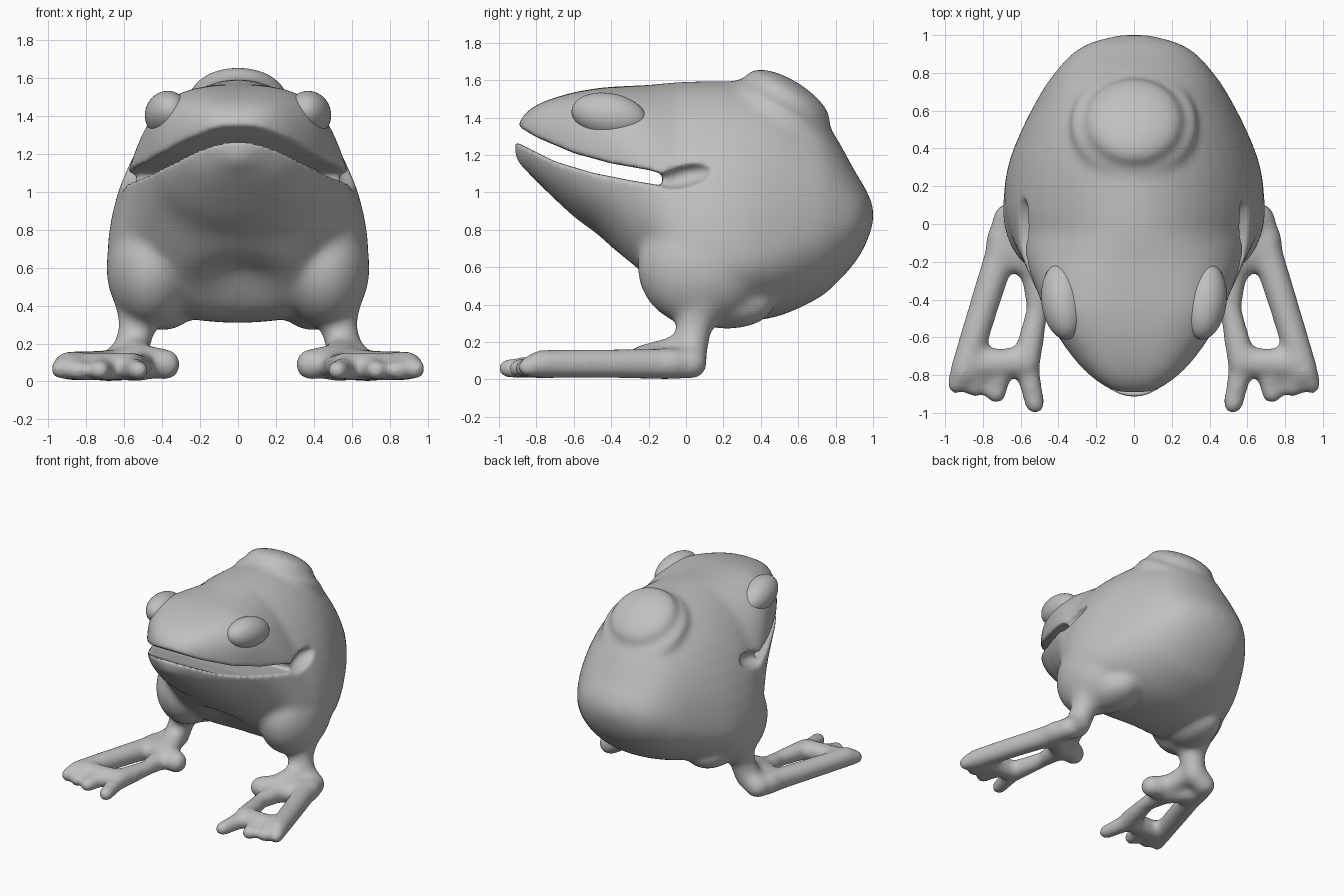
import bpy, bmesh, math
from mathutils import Matrix, Vector

old = bpy.data.objects.get("Cube")
if old:
    bpy.data.objects.remove(old, do_unlink=True)

grey = bpy.data.materials.new("plain_grey")
grey.use_nodes = True
grey.diffuse_color = (0.53, 0.53, 0.53, 1)
grey.node_tree.nodes["Principled BSDF"].inputs["Base Color"].default_value = (0.53, 0.53, 0.53, 1)


def make_object(name, bm):
    bmesh.ops.recalc_face_normals(bm, faces=bm.faces)
    for f in bm.faces:
        f.smooth = True
    mesh = bpy.data.meshes.new(name)
    bm.to_mesh(mesh)
    bm.free()
    mesh.materials.append(grey)
    ob = bpy.data.objects.new(name, mesh)
    bpy.context.collection.objects.link(ob)
    return ob


def ellipsoid(bm, centre, radii, rot=Matrix.Identity(4)):
    m = Matrix.Translation(centre) @ rot @ Matrix.Diagonal((*radii, 1))
    bmesh.ops.create_uvsphere(bm, u_segments=40, v_segments=24, radius=1, matrix=m)


def limb(bm, side, *balls):
    """Chain of tapered tubes with round joints through (x, y, z, radius) balls."""
    points = [(Vector((side * x, y, z)), r) for x, y, z, r in balls]
    for p, r in points:
        ellipsoid(bm, p, (r, r, r))
    for (a, ra), (b, rb) in zip(points, points[1:]):
        turn = (b - a).to_track_quat('Z', 'Y').to_matrix().to_4x4()
        bmesh.ops.create_cone(bm, cap_ends=True, segments=32, radius1=ra, radius2=rb,
                              depth=(b - a).length, matrix=Matrix.Translation((a + b) / 2) @ turn)


def spline(rows, steps=4):
    """Smooth interpolation through rows of values."""
    rows = [Vector(r) for r in rows]
    for i in range(len(rows) - 1):
        p, a, b, n = rows[max(i - 1, 0)], rows[i], rows[i + 1], rows[min(i + 2, len(rows) - 1)]
        for k in range(steps):
            t = k / steps
            yield a + (b - p) * t / 2 + (p - a * 2.5 + b * 2 - n / 2) * t * t \
                + (a * 1.5 - b * 1.5 + n / 2 - p / 2) * t ** 3
    yield rows[-1]


# Head and torso: y, bottom, top, height of widest point, half width
sections = [
    (-.915, 1.19, 1.30, 1.25, .04), (-.89, 1.15, 1.38, 1.28, .11),
    (-.84, 1.10, 1.44, 1.27, .19), (-.75, 1.01, 1.49, 1.22, .29),
    (-.6, .87, 1.535, 1.18, .40), (-.45, .75, 1.56, 1.14, .475),
    (-.3, .56, 1.57, 1.06, .54), (-.2, .46, 1.575, .95, .585),
    (-.05, .35, 1.59, .72, .655), (.1, .32, 1.595, .65, .69),
    (.3, .31, 1.59, .65, .67), (.5, .34, 1.55, .7, .595),
    (.7, .43, 1.43, .78, .49), (.8, .51, 1.3, .82, .42),
    (.9, .62, 1.12, .86, .33), (.96, .72, 1.02, .88, .23),
    (1.0, .83, .93, .88, .08)]
bm = bmesh.new()
rings, sides = [], 48
for y, low, top, mid, w in spline(sections):
    # Boxy upper head, rounder torso, hollow throat between the shoulders
    power = min(1.05, max(.65, .65 + (y + .45)))
    hollow = .3 * math.exp(-((y + .18) / .16) ** 2)
    ring = []
    for k in range(sides):
        c, s = math.cos(math.tau * k / sides), math.sin(math.tau * k / sides)
        p = power if s > 0 else .95
        x = w * math.copysign(abs(c) ** p, c)
        h = abs(s) ** p * (top - mid) if s > 0 else -abs(s) ** p * (mid - low)
        if s < 0:
            h *= 1 - hollow * math.exp(-(x / .22) ** 2)
        ring.append(bm.verts.new((x, y, mid + h)))
    rings.append(ring)
for a, b in zip(rings, rings[1:]):
    for k in range(sides):
        n = (k + 1) % sides
        bm.faces.new((a[k], a[n], b[n], b[k]))
bm.faces.new(rings[0])
bm.faces.new(rings[-1])

# Round raised disc on the back with a soft skirt
tilt = Matrix.Rotation(math.radians(-32), 4, 'X')
ellipsoid(bm, (0, .545, 1.495), (.26, .26, .105), tilt)
ellipsoid(bm, (0, .53, 1.41), (.34, .33, .1), tilt)

for s in (-1, 1):
    # Shoulder and hip
    ellipsoid(bm, (s * .46, .08, .6), (.235, .34, .32))
    ellipsoid(bm, (s * .4, .22, .4), (.17, .25, .13))
    # Leg and heel
    limb(bm, s, (.51, .08, .42, .14), (.535, .04, .27, .095), (.57, .02, .15, .095),
         (.66, .03, .085, .085))
    # Inner lobe and ankle pad
    limb(bm, s, (.56, .0, .17, .08), (.5, -.2, .11, .085), (.385, -.25, .09, .085))
    limb(bm, s, (.7, -.08, .085, .085), (.56, -.21, .085, .085), (.5, -.24, .085, .08))
    # Outer and inner foot bars around the opening
    limb(bm, s, (.665, .03, .083, .083), (.72, -.2, .083, .083), (.79, -.42, .083, .08),
         (.9, -.78, .083, .077), (.94, -.85, .065, .055))
    limb(bm, s, (.52, -.22, .083, .085), (.51, -.45, .083, .06), (.57, -.73, .08, .078))
    # Palm and toes
    limb(bm, s, (.57, -.73, .08, .078), (.86, -.74, .08, .076))
    for root, tip, reach in ((.57, .525, -.955), (.7, .73, -.9), (.8, .845, -.865)):
        limb(bm, s, (root, -.74, .07, .066), (tip, reach, .058, .056))
body = make_object("body", bm)

# Mouth opening cutter
upper = [(-1.1, 1.46), (-.89, 1.35), (-.8, 1.295), (-.6, 1.21), (-.4, 1.155), (-.2, 1.12), (-.13, 1.1)]
lower = [(-.12, 1.035), (-.3, 1.065), (-.5, 1.105), (-.7, 1.165), (-.9, 1.265), (-1.1, 1.36)]
bm = bmesh.new()
face = bm.faces.new([bm.verts.new((-.9, y, z)) for y, z in upper + lower])
ext = bmesh.ops.extrude_face_region(bm, geom=[face], use_keep_orig=True)
bmesh.ops.translate(bm, vec=(1.8, 0, 0), verts=[g for g in ext["geom"] if isinstance(g, bmesh.types.BMVert)])
gap = make_object("mouth_cutter", bm)

# Mouth corner hollows
bm = bmesh.new()
for s in (-1, 1):
    ellipsoid(bm, (s * .61, -.01, 1.09), (.1, .155, .062), Matrix.Rotation(math.radians(14), 4, 'X'))
corners = make_object("corner_cutter", bm)


def remesh(size):
    mod = body.modifiers.new("blend", 'REMESH')
    mod.mode, mod.voxel_size, mod.use_smooth_shade = 'VOXEL', size, True


def soften(times):
    mod = body.modifiers.new("soften", 'SMOOTH')
    mod.factor, mod.iterations = .5, times


# Blend the parts, open the mouth, soften the skin
remesh(.02)
soften(12)
for cutter in (gap, corners):
    cutter.hide_render = True
    mod = body.modifiers.new("open_mouth", 'BOOLEAN')
    mod.operation, mod.solver, mod.object = 'DIFFERENCE', 'EXACT', cutter
remesh(.013)
soften(12)
bpy.ops.object.select_all(action='DESELECT')
bpy.context.view_layer.objects.active = body
body.select_set(True)
bpy.ops.object.convert(target='MESH')
for cutter in (gap, corners):
    bpy.data.objects.remove(cutter, do_unlink=True)
body.data.materials.clear()
body.data.materials.append(grey)

# Bulging eyes
for s, name in ((1, "left_eye"), (-1, "right_eye")):
    bm = bmesh.new()
    turn = Matrix.Rotation(math.radians(-7 * s), 4, 'Z') @ Matrix.Rotation(math.radians(-10), 4, 'X')
    ellipsoid(bm, (s * .375, -.41, 1.41), (.115, .205, .12), turn)
    make_object(name, bm)
